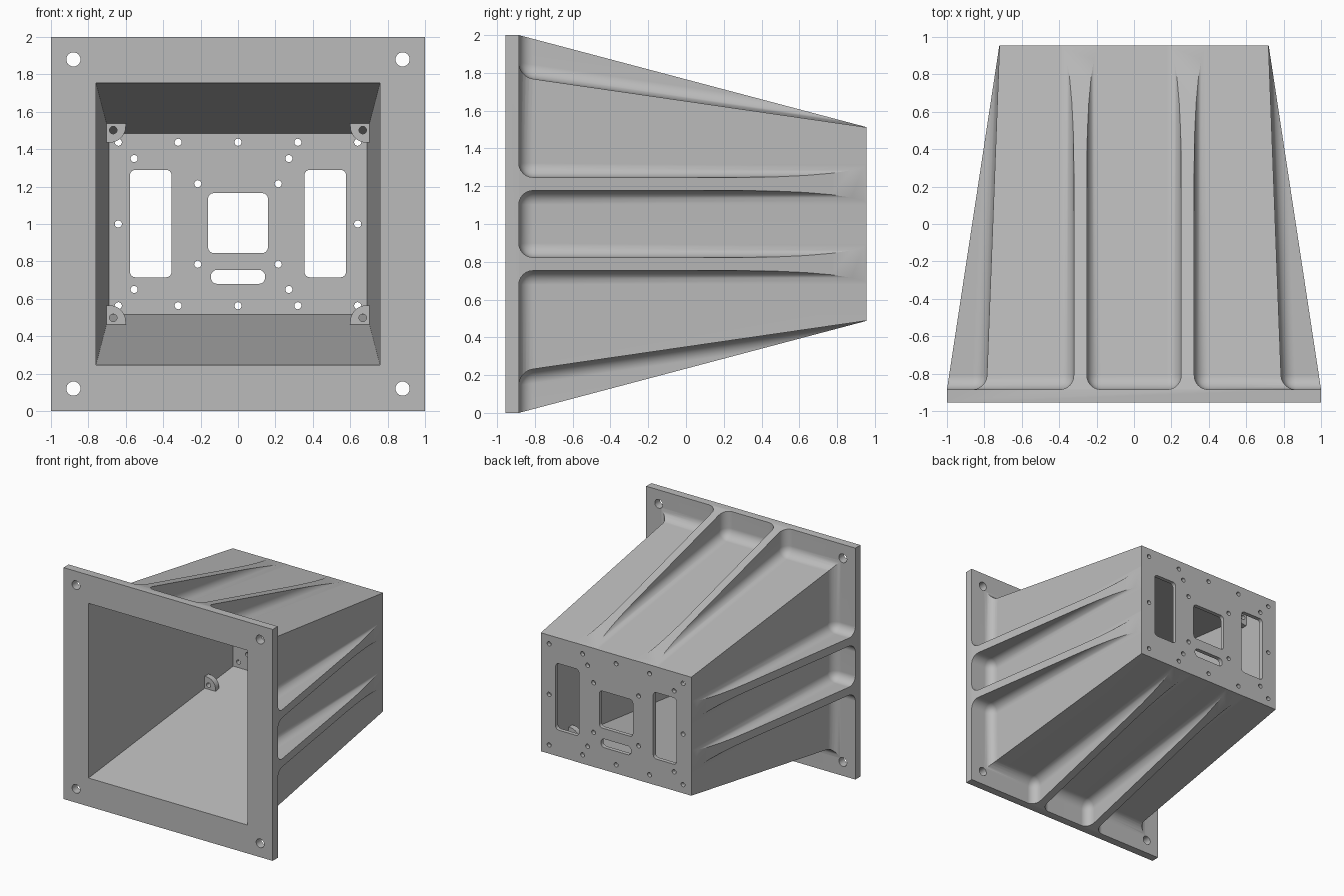
import bpy, bmesh, math
from math import cos, sin, pi

cube = bpy.data.objects.get("Cube")
if cube:
    bpy.data.objects.remove(cube)

grey = bpy.data.materials.new("cast grey")
grey.use_nodes = True
COLOUR = (0.5, 0.5, 0.5, 1)
grey.diffuse_color = COLOUR
grey.node_tree.nodes["Principled BSDF"].inputs["Base Color"].default_value = COLOUR

FRONT, FLANGE, BACK, MID = -0.955, -0.885, 0.955, 1.0


def finish(bm, name):
    bmesh.ops.recalc_face_normals(bm, faces=bm.faces[:])
    mesh = bpy.data.meshes.new(name)
    bm.to_mesh(mesh)
    bm.free()
    mesh.materials.append(grey)
    obj = bpy.data.objects.new(name, mesh)
    bpy.context.collection.objects.link(obj)
    return obj


def loft(bm, rings):
    """Closed solid through rings of equal point count."""
    loops = [[bm.verts.new(p) for p in ring] for ring in rings]
    for a, b in zip(loops, loops[1:]):
        for i in range(len(a)):
            j = (i + 1) % len(a)
            bm.faces.new((a[i], a[j], b[j], b[i]))
    bm.faces.new(loops[0])
    bm.faces.new(loops[-1])


def box_ring(y, hx, hz):
    return [(sx * hx, y, MID + sz * hz) for sx, sz in ((-1, -1), (1, -1), (1, 1), (-1, 1))]


def prism(bm, outline, y0, y1):
    loft(bm, [[(x, y, z) for x, z in outline] for y in (y0, y1)])


def circle(x, z, r, n=24):
    return [(x + r * cos(2 * pi * i / n), z + r * sin(2 * pi * i / n)) for i in range(n)]


def rounded(x0, x1, z0, z1, r, n=6):
    pts = []
    corners = ((x1 - r, z1 - r), (x0 + r, z1 - r), (x0 + r, z0 + r), (x1 - r, z0 + r))
    for q, (cx, cz) in enumerate(corners):
        for i in range(n + 1):
            a = (q + i / n) * pi / 2
            pts.append((cx + r * cos(a), cz + r * sin(a)))
    return pts


def activate(obj):
    bpy.ops.object.select_all(action='DESELECT')
    obj.select_set(True)
    bpy.context.view_layer.objects.active = obj


def cut(obj, cutter):
    mod = obj.modifiers.new("cut", 'BOOLEAN')
    mod.operation, mod.solver, mod.object = 'DIFFERENCE', 'EXACT', cutter
    activate(obj)
    bpy.ops.object.modifier_apply(modifier=mod.name)
    bpy.data.objects.remove(cutter)


def shade(obj):
    activate(obj)
    bpy.ops.object.shade_smooth_by_angle(angle=math.radians(25))
    mod = obj.modifiers.new("even normals", 'WEIGHTED_NORMAL')
    mod.keep_sharp = True


def pocket(place, u0, u1, wall_front, wall_back, walls, radius=0.075):
    """Cutter between ribs, with its inner edges filleted."""
    end = 1.2
    slope = (wall_back - wall_front) / (BACK - FLANGE)
    bm = bmesh.new()
    v = {}
    for k, u in enumerate((u0, u1)):
        for j, y in enumerate((FLANGE, end)):
            base = wall_front + slope * (y - FLANGE)
            for h, w in enumerate((base, 1.5)):
                v[k, j, h] = bm.verts.new(place(u, y, w))
    quad = ((0, 0), (0, 1), (1, 1), (1, 0))
    for s in (0, 1):
        bm.faces.new([v[s, a, b] for a, b in quad])
        bm.faces.new([v[a, s, b] for a, b in quad])
        bm.faces.new([v[a, b, s] for a, b in quad])
    pairs = [((0, 0, 0), (1, 0, 0))]
    for k in walls:
        pairs += [((k, 0, 0), (k, 1, 0)), ((k, 0, 0), (k, 0, 1))]
    edges = [bm.edges.get((v[a], v[b])) for a, b in pairs]
    bmesh.ops.recalc_face_normals(bm, faces=bm.faces[:])
    bmesh.ops.bevel(bm, geom=edges, offset=radius, offset_type='OFFSET',
                    segments=6, profile=0.5, affect='EDGES')
    return finish(bm, "pocket_cutter")


# Flange and tapered housing block
bm = bmesh.new()
loft(bm, [box_ring(FRONT, 1, 1), box_ring(FLANGE, 1, 1), box_ring(BACK, 0.72, 0.513)])
housing = finish(bm, "ribbed_housing")

# Pockets on four sides leave two ribs on each
for s in (-1, 1):
    sides = (
        (lambda u, y, w: (u, y, MID + s * w), 0.252, 0.322, 0.779, 0.512),
        (lambda u, y, w: (s * w, y, MID + u), 0.177, 0.247, 0.789, 0.719),
    )
    for place, inner, outer, wf, wb in sides:
        cut(housing, pocket(place, -inner, inner, wf, wb, (0, 1)))
        cut(housing, pocket(place, outer, 1.5, wf, wb, (0,)))
        cut(housing, pocket(place, -1.5, -outer, wf, wb, (1,)))

# Tapered hollow inside
bm = bmesh.new()
loft(bm, [box_ring(FRONT - 0.05, 0.762, 0.762), box_ring(0.92, 0.69, 0.485)])
cut(housing, finish(bm, "hollow_cutter"))

# Bolt holes, windows and screw holes
bm = bmesh.new()
for x in (-0.88, 0.88):
    for z in (0.12, 1.88):
        prism(bm, circle(x, z, 0.038), FRONT - 0.1, FLANGE + 0.1)
windows = [rounded(-0.578, -0.355, 0.715, 1.29, 0.03), rounded(0.355, 0.578, 0.715, 1.29, 0.03),
           rounded(-0.16, 0.16, 0.845, 1.165, 0.03), rounded(-0.145, 0.145, 0.68, 0.755, 0.034)]
screws = [(0.64, 0), (-0.64, 0)]
for sz in (-1, 1):
    screws += [(x, sz * 0.437) for x in (-0.64, -0.32, 0, 0.32, 0.64)]
    screws += [(x, sz * 0.35) for x in (-0.555, 0.272)]
    screws += [(x, sz * 0.215) for x in (-0.215, 0.215)]
for outline in windows + [circle(x, MID + z, 0.019) for x, z in screws]:
    prism(bm, outline, 0.8, 1.1)
cut(housing, finish(bm, "hole_cutter"))
shade(housing)

# Mounting tabs in the inner corners
for sx, side in ((-1, "right"), (1, "left")):
    for sz, level in ((-1, "lower"), (1, "upper")):
        arc = [(0.6 + 0.085 * (1 - cos(a)), 0.522 - 0.087 * sin(a))
               for a in (i * pi / 16 for i in range(9))]
        shape = [(0.714, 0.548), (0.6, 0.548)] + arc + [(0.714, 0.435)]
        bm = bmesh.new()
        prism(bm, [(sx * x, MID + sz * z) for x, z in shape], 0.55, 0.6)
        tab = finish(bm, f"{level}_{side}_tab")
        bm = bmesh.new()
        prism(bm, circle(sx * 0.667, MID + sz * 0.502, 0.02), 0.5, 0.65)
        cut(tab, finish(bm, "tab_hole_cutter"))
        shade(tab)
